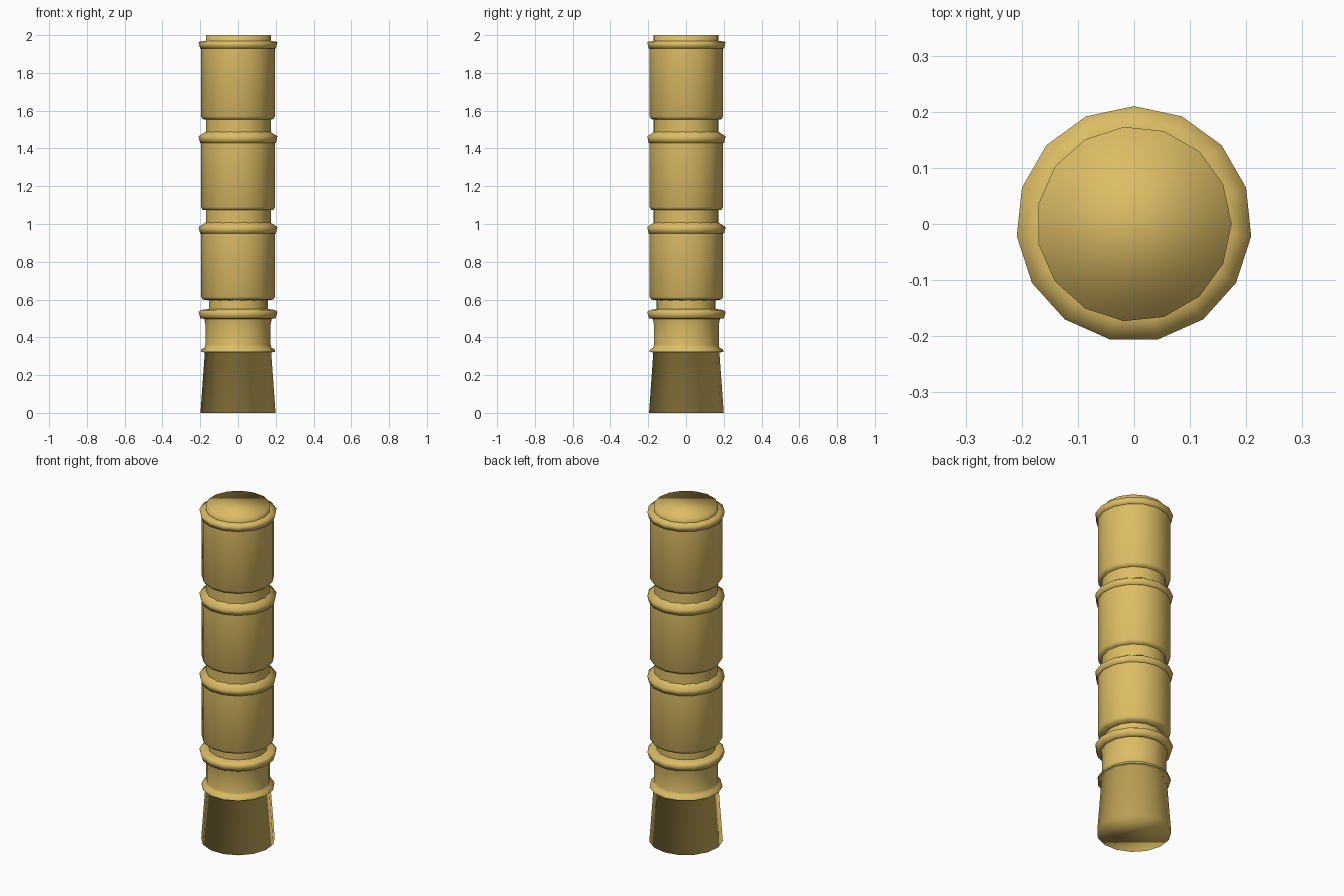
import bpy, bmesh, math

if "Cube" in bpy.data.objects:
    bpy.data.objects.remove(bpy.data.objects["Cube"], do_unlink=True)

SIDES = 15
TURN = math.radians(-6)

gold = bpy.data.materials.new("warm_gold")
gold.use_nodes = True
colour = (0.72, 0.51, 0.13, 1)
gold.diffuse_color = colour
gold.node_tree.nodes["Principled BSDF"].inputs["Base Color"].default_value = colour


def turned(name, profile, turn=TURN, bottom=False, top=False):
    """Revolve (radius, height) points into a smooth faceted shell."""
    bm = bmesh.new()
    rings = []
    for r, z in profile:
        angles = [turn + 2 * math.pi * i / SIDES for i in range(SIDES)]
        rings.append([bm.verts.new((r * math.cos(a), r * math.sin(a), z)) for a in angles])
    for low, high in zip(rings, rings[1:]):
        for i in range(SIDES):
            j = (i + 1) % SIDES
            bm.faces.new((low[i], low[j], high[j], high[i]))
    if bottom:
        bm.faces.new(rings[0][::-1])
    if top:
        bm.faces.new(rings[-1])
    for f in bm.faces:
        f.smooth = True
    mesh = bpy.data.meshes.new(name)
    bm.to_mesh(mesh)
    bm.free()
    mesh.materials.append(gold)
    obj = bpy.data.objects.new(name, mesh)
    bpy.context.collection.objects.link(obj)
    return obj


# Flared foot with a moulded ring and waist above it
turned("foot", [(0.2, 0), (0.177, 0.32), (0.198, 0.323)], bottom=True)
turned("foot_ring", [(0.198, 0.323), (0.196, 0.335), (0.178, 0.345),
                     (0.174, 0.36), (0.174, 0.47), (0.18, 0.498)])
turned("waist_collar", [(0.18, 0.498), (0.2, 0.5), (0.21, 0.535), (0.195, 0.545), (0.16, 0.55)])
turned("waist_neck", [(0.158, 0.54), (0.158, 0.61)], turn=0)

# Three stacked drums, each with an undercut, flared rim and neck
drums = [("lower", 0.6, 0.95, 1.075), ("middle", 1.075, 1.43, 1.555), ("upper", 1.555, 1.93, 2.0)]
for label, base, rim, end in drums:
    last = label == "upper"
    shoulder = rim + (0.04 if last else 0.06)
    turned(label + "_drum", [(0.155, base - 0.004), (0.188, base), (0.197, base + 0.015), (0.197, rim)])
    turned(label + "_rim", [(0.196, rim), (0.202, rim), (0.21, rim + 0.034), (0.17, shoulder)])
    turned(label + "_neck", [(0.174, rim + 0.03), (0.174, end)], turn=0, top=last)
